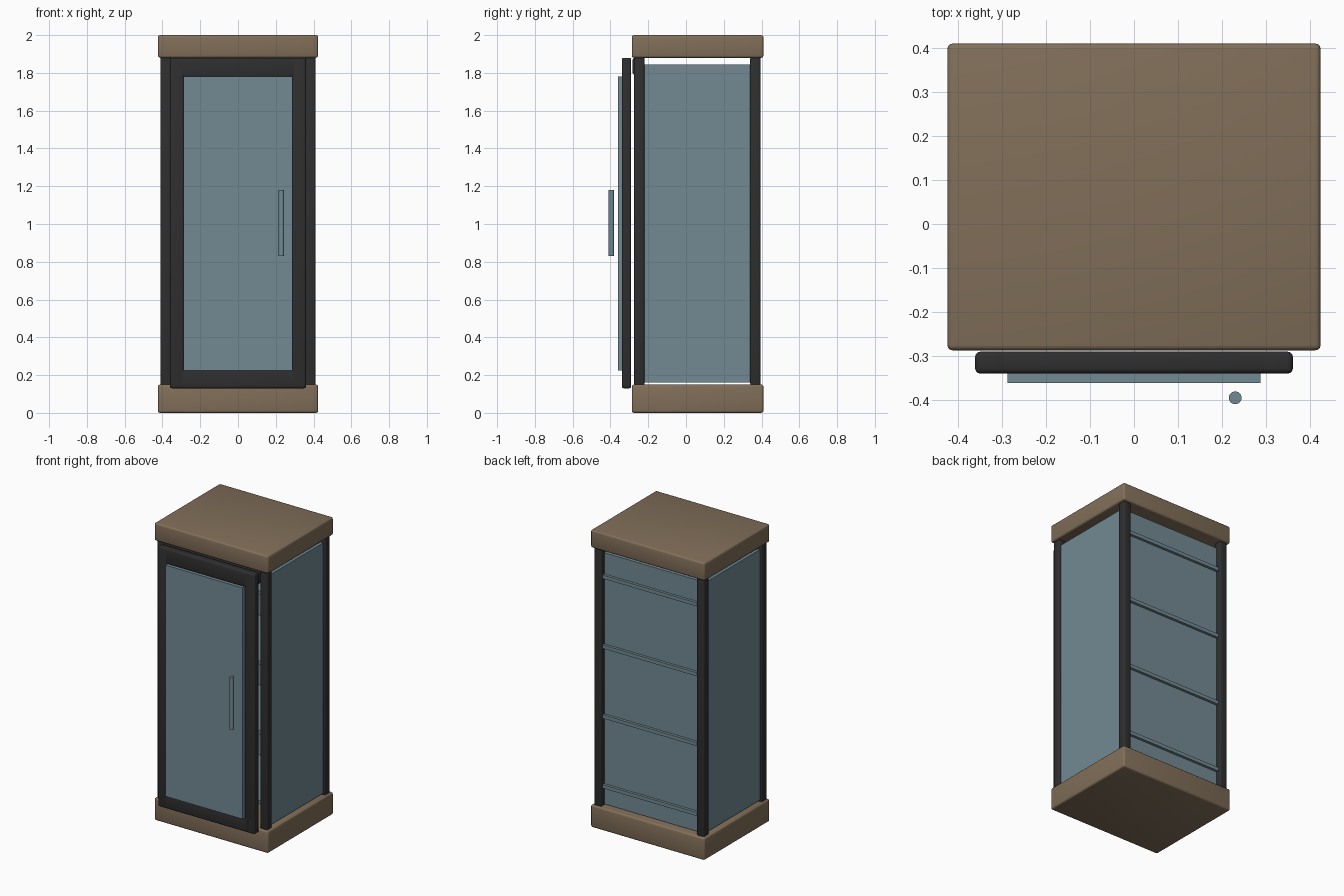
import bpy, bmesh
from mathutils import Vector

if "Cube" in bpy.data.objects:
    bpy.data.objects.remove(bpy.data.objects["Cube"])


def material(name, rgb):
    m = bpy.data.materials.new(name)
    m.diffuse_color = (*rgb, 1)
    m.use_nodes = True
    m.node_tree.nodes["Principled BSDF"].inputs["Base Color"].default_value = m.diffuse_color
    return m


WOOD = material("brown wood", (0.22, 0.158, 0.1))
BLACK = material("black metal", (0.028, 0.028, 0.028))
GLASS = material("blue grey glass", (0.17, 0.255, 0.295))


def finish(bm, name, mat):
    me = bpy.data.meshes.new(name)
    bm.to_mesh(me)
    bm.free()
    me.materials.append(mat)
    ob = bpy.data.objects.new(name, me)
    bpy.context.collection.objects.link(ob)
    return ob


def box(name, lo, hi, mat, bevel=0.0):
    """Box between two corners, with optional rounded edges."""
    lo, hi = Vector(lo), Vector(hi)
    bm = bmesh.new()
    bmesh.ops.create_cube(bm, size=1)
    for v in bm.verts:
        v.co = Vector(v.co[i] * (hi[i] - lo[i]) + (lo[i] + hi[i]) / 2 for i in range(3))
    if bevel:
        bmesh.ops.bevel(bm, geom=bm.edges[:], offset=bevel, segments=3,
                        profile=0.5, affect='EDGES')
    return finish(bm, name, mat)


# Base and top slabs
box("base", (-0.424, -0.287, 0), (0.424, 0.41, 0.15), WOOD, 0.012)
box("top", (-0.424, -0.287, 1.88), (0.424, 0.41, 2.0), WOOD, 0.012)

# Corner posts and side glass
for side, s in (("left", -1), ("right", 1)):
    x0, x1 = sorted((s * 0.355, s * 0.41))
    box(side + "_front_post", (x0, -0.275, 0.145), (x1, -0.22, 1.885), BLACK, 0.01)
    box(side + "_back_post", (x0, 0.34, 0.145), (x1, 0.395, 1.885), BLACK, 0.01)
    g0, g1 = sorted((s * 0.375, s * 0.395))
    box(side + "_glass", (g0, -0.225, 0.16), (g1, 0.345, 1.845), GLASS)

# Front header, back panel and shelves that poke through it
box("front_header", (-0.355, -0.282, 1.79), (0.355, -0.23, 1.88), BLACK, 0.01)
box("back_panel", (-0.36, 0.34, 0.155), (0.36, 0.36, 1.845), GLASS)
for i in range(4):
    z = 0.28 + 0.47 * i
    box("shelf", (-0.357, -0.2, z - 0.012), (0.357, 0.378, z + 0.012), GLASS)

# Door frame
for side, s in (("left", -1), ("right", 1)):
    x0, x1 = sorted((s * 0.285, s * 0.361))
    box("door_stile_" + side, (x0, -0.34, 0.13), (x1, -0.29, 1.88), BLACK, 0.012)
for name, z0, z1 in (("bottom", 0.13, 0.23), ("top", 1.775, 1.88)):
    box("door_rail_" + name, (-0.35, -0.34, z0), (0.35, -0.29, z1), BLACK, 0.012)

# Door glass
box("door_glass", (-0.288, -0.361, 0.225), (0.288, -0.339, 1.78), GLASS)

# Handle bar
bm = bmesh.new()
bmesh.ops.create_cone(bm, cap_ends=True, segments=24, radius1=0.0145, radius2=0.0145, depth=0.35)
bmesh.ops.translate(bm, verts=bm.verts, vec=(0.23, -0.395, 1.005))
finish(bm, "door_handle", GLASS)

# Smooth rounded edges, keep hard corners
for ob in bpy.context.scene.objects:
    ob.select_set(True)
    bpy.context.view_layer.objects.active = ob
bpy.ops.object.shade_smooth_by_angle(angle=0.6)
